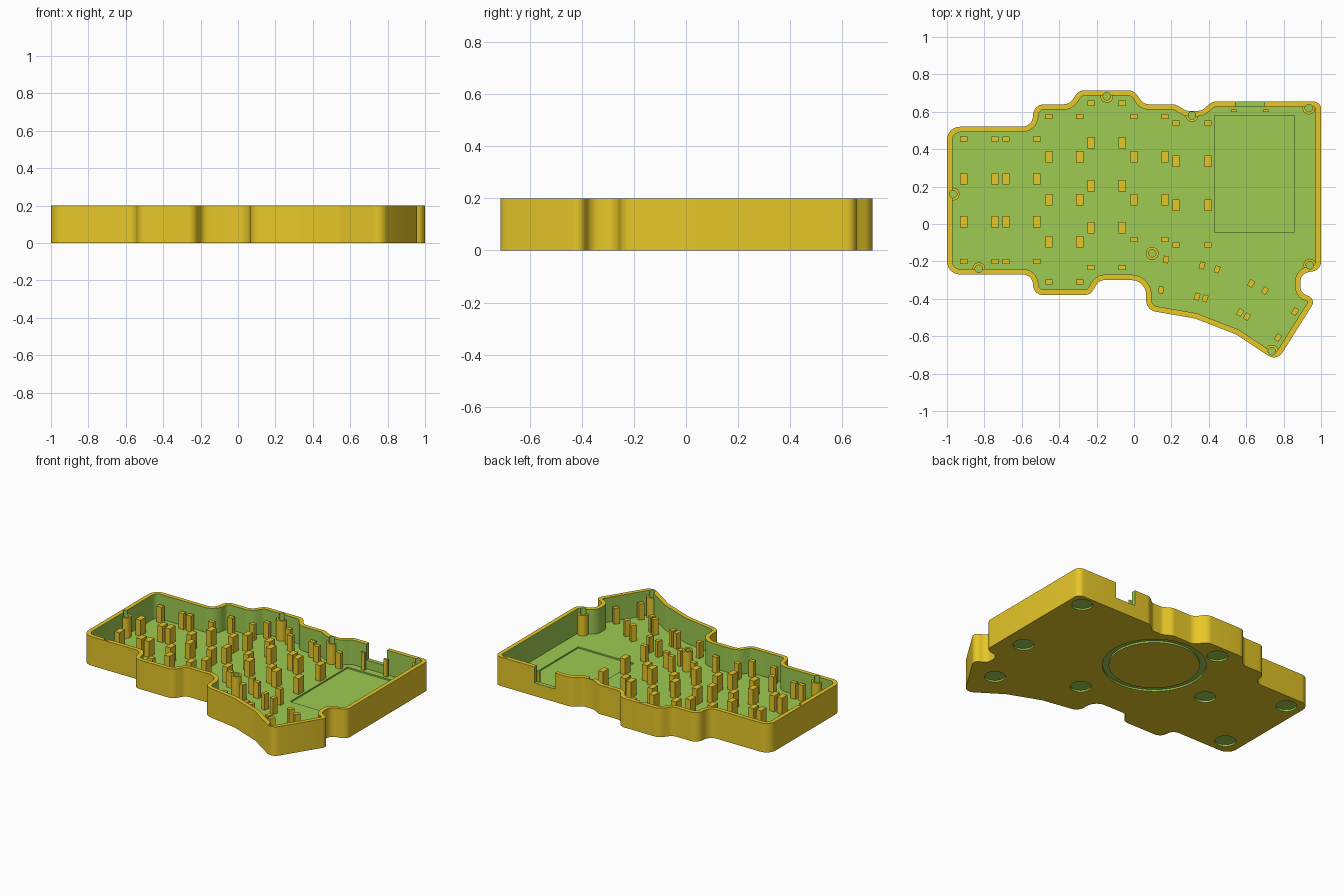
import bpy, bmesh, math
from mathutils import Vector, Matrix

if "Cube" in bpy.data.objects:
    bpy.data.objects.remove(bpy.data.objects["Cube"])


def material(name, rgb):
    m = bpy.data.materials.new(name)
    m.diffuse_color = (*rgb, 1)
    m.use_nodes = True
    m.node_tree.nodes["Principled BSDF"].inputs["Base Color"].default_value = m.diffuse_color
    return m


YELLOW = material("yellow_plastic", (0.947, 0.679, 0.025))
GREEN = material("green_cut_surface", (0.337, 0.597, 0.082))


def fillet(corners, steps=7):
    """Round every corner (x, y, radius) of a polygon."""
    out, n = [], len(corners)
    for i, (x, y, r) in enumerate(corners):
        p = Vector((x, y))
        a = Vector(corners[i - 1][:2]) - p
        b = Vector(corners[(i + 1) % n][:2]) - p
        half = a.angle(b) / 2
        t = min(r / math.tan(half), 0.49 * a.length, 0.49 * b.length)
        r = t * math.tan(half)
        a.normalize()
        b.normalize()
        c = p + (a + b).normalized() * (r / math.sin(half))
        s, e = p + a * t - c, p + b * t - c
        sweep = math.pi - 2 * half
        sign = 1 if s.x * e.y - s.y * e.x > 0 else -1
        for k in range(steps + 1):
            out.append(c + Matrix.Rotation(sign * sweep * k / steps, 2) @ s)
    return out


def inset(loop, d):
    """Offset a clockwise loop inward."""
    out, n = [], len(loop)
    for i, p in enumerate(loop):
        u = (p - loop[i - 1]).normalized()
        v = (loop[(i + 1) % n] - p).normalized()
        nrm = (Vector((u.y, -u.x)) + Vector((v.y, -v.x))).normalized()
        out.append(p + nrm * d / max(0.5, nrm.dot(Vector((u.y, -u.x)))))
    return out


def circle(x, y, r, n=32):
    return [Vector((x + r * math.cos(2 * math.pi * k / n),
                    y + r * math.sin(2 * math.pi * k / n))) for k in range(n)]


def rect(x, y, w, h, deg=0):
    rot = Matrix.Rotation(math.radians(deg), 2)
    return [Vector((x, y)) + rot @ Vector((sx * w / 2, sy * h / 2))
            for sx, sy in ((-1, -1), (1, -1), (1, 1), (-1, 1))]


def prisms(name, loops, z0, z1, mat):
    """One object holding an upright prism for each loop."""
    bm = bmesh.new()
    for loop in loops:
        lo = [bm.verts.new((p.x, p.y, z0)) for p in loop]
        hi = [bm.verts.new((p.x, p.y, z1)) for p in loop]
        bm.faces.new(lo)
        bm.faces.new(hi)
        for i in range(len(loop)):
            j = (i + 1) % len(loop)
            bm.faces.new((lo[i], lo[j], hi[j], hi[i]))
    bmesh.ops.recalc_face_normals(bm, faces=bm.faces)
    me = bpy.data.meshes.new(name)
    bm.to_mesh(me)
    bm.free()
    me.materials.append(mat)
    ob = bpy.data.objects.new(name, me)
    bpy.context.collection.objects.link(ob)
    return ob


def cut(target, cutter):
    """Subtract the cutter, keeping its material on the new faces."""
    bpy.context.view_layer.objects.active = target
    m = target.modifiers.new("cut", 'BOOLEAN')
    m.operation, m.solver, m.object = 'DIFFERENCE', 'EXACT', cutter
    m.material_mode = 'TRANSFER'
    bpy.ops.object.modifier_apply(modifier=m.name)
    bpy.data.objects.remove(cutter)


# Case outline, clockwise: x, y, corner radius
OUTLINE = fillet([
    (-1, .52, .07), (-.54, .52, .06), (-.54, .64, .06), (-.345, .64, .06),
    (-.295, .715, .06), (0, .715, .06), (.05, .64, .06), (.22, .64, .06),
    (.28, .605, .05), (.36, .605, .05), (.42, .655, .06), (1, .655, .04),
    (1, -.245, .05), (.89, -.265, .05), (.89, -.37, .05), (.975, -.40, .05),
    (.764, -.735, .055), (.545, -.59, .1), (.326, -.505, .1), (.065, -.46, .06),
    (.065, -.30, .08), (-.185, -.30, .05), (-.235, -.38, .05),
    (-.54, -.38, .055), (-.54, -.27, .055), (-1, -.27, .07)])
FLOOR = .03
SCREWS = [(-.967, .16), (-.83, -.24), (-.145, .683), (.31, .58),
          (.935, .62), (.94, -.22), (.737, -.68), (.097, -.157)]
FEET = [(-.88, -.16), (-.89, .42), (-.16, .62), (-.43, .18),
        (.25, -.22), (.90, .57), (.86, -.05), (.74, -.47)]

# Tray body with its cavity, board pocket and port notch
case = prisms("case", [OUTLINE], 0, .2, YELLOW)
cut(case, prisms("cavity", [inset(OUTLINE, .029)], FLOOR, .3, GREEN))
cut(case, prisms("board_pocket", [rect(.642, .267, .425, .625)], .02, .06, GREEN))
cut(case, prisms("port_notch", [rect(.62, .66, .155, .11)], .09, .3, GREEN))

# Underside recesses: round feet and a ring groove
cut(case, prisms("foot_recess", [circle(x, y, .066) for x, y in FEET], -.05, .012, GREEN))
groove = prisms("ring_groove", [circle(.07, .28, .325, 64)], -.05, .012, GREEN)
cut(groove, prisms("groove_core", [circle(.07, .28, .285, 64)], -.1, .1, GREEN))
cut(case, groove)

# Screw bosses with green bores
bores = [circle(x, y, .02, 24) for x, y in SCREWS]
cut(case, prisms("wall_bore", bores, FLOOR, .3, GREEN))
bosses = prisms("screw_bosses", [circle(x, y, .034) for x, y in SCREWS], FLOOR - .005, .17, YELLOW)
# keep the bosses inside the case wall
bpy.context.view_layer.objects.active = bosses
clip = prisms("boss_clip", [inset(OUTLINE, .006)], -.1, .3, YELLOW)
mod = bosses.modifiers.new("clip", 'BOOLEAN')
mod.operation, mod.solver, mod.object = 'INTERSECT', 'EXACT', clip
bpy.ops.object.modifier_apply(modifier=mod.name)
bpy.data.objects.remove(clip)
cut(bosses, prisms("boss_bore", bores, FLOOR, .3, GREEN))

# Key support posts: column x pairs, then y of short end posts and long middle posts
COLUMNS = [
    ((-.91, -.743, -.685, -.52), (.455, -.2), (.24, .012)),
    ((-.455, -.29), (.575, -.31), (.36, .13, -.095)),
    ((-.23, -.063), (.645, -.233), (.435, .205, -.02)),
    ((0, .166), (.575, -.083), (.36, .13)),
    ((.225, .395), (.54, -.112), (.335, .10))]
posts = []
for xs, ends, mids in COLUMNS:
    for x in xs:
        posts += [rect(x, y, .038, .028) for y in ends]
        posts += [rect(x, y, .038, .06) for y in mids]
prisms("key_posts", posts, FLOOR - .005, .14, YELLOW)

# Tilted thumb key posts
THUMB = {-10: [(.171, -.19), (.144, -.353)],
         -17: [(.364, -.222), (.444, -.243), (.337, -.388), (.38, -.398)],
         -32: [(.626, -.318), (.70, -.356), (.861, -.468),
               (.567, -.473), (.604, -.495), (.77, -.607)]}
prisms("thumb_posts", [rect(x, y, .028, .038, a) for a, pts in THUMB.items() for x, y in pts],
       FLOOR - .005, .14, YELLOW)

# Pair of thin posts beside the port
prisms("port_posts", [rect(x, .605, .03, .014) for x in (.533, .705)], FLOOR - .005, .15, YELLOW)

# Smooth the curved walls, keep edges crisp
for ob in (case, bosses):
    bpy.ops.object.select_all(action='DESELECT')
    ob.select_set(True)
    bpy.context.view_layer.objects.active = ob
    bpy.ops.object.shade_smooth_by_angle(angle=math.radians(30))
